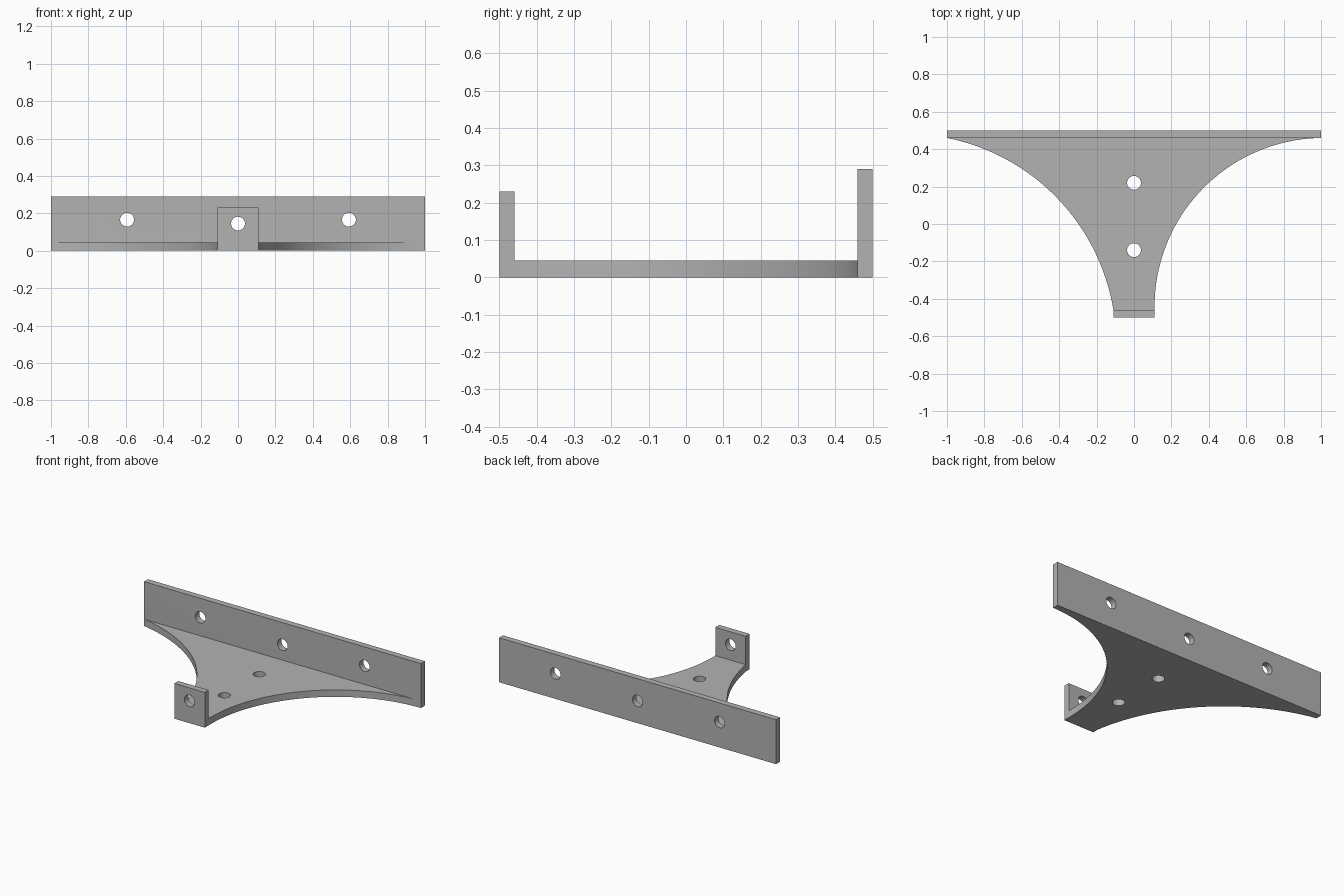
import bpy, bmesh, math
from mathutils import Vector

cube = bpy.data.objects.get("Cube")
if cube:
    bpy.data.objects.remove(cube, do_unlink=True)

grey = bpy.data.materials.new("plain grey")
grey.use_nodes = True
COLOR = (0.45, 0.45, 0.45, 1)
grey.diffuse_color = COLOR
grey.node_tree.nodes["Principled BSDF"].inputs["Base Color"].default_value = COLOR


def prism(name, outline, z0, z1):
    """Extrude a flat outline between two heights."""
    bm = bmesh.new()
    base = bm.faces.new([bm.verts.new((x, y, z0)) for x, y in outline])
    top = bmesh.ops.extrude_face_region(bm, geom=[base])["geom"]
    moved = [v for v in top if isinstance(v, bmesh.types.BMVert)]
    bmesh.ops.translate(bm, verts=moved, vec=(0, 0, z1 - z0))
    bmesh.ops.recalc_face_normals(bm, faces=bm.faces[:])
    mesh = bpy.data.meshes.new(name)
    bm.to_mesh(mesh)
    bm.free()
    mesh.materials.append(grey)
    ob = bpy.data.objects.new(name, mesh)
    bpy.context.collection.objects.link(ob)
    return ob


def block(name, half, y0, y1, height):
    return prism(name, [(-half, y0), (half, y0), (half, y1), (-half, y1)], 0, height)


def arc(start, end, sagitta, steps=40):
    """Circular arc that bulges to the left of the start-end chord."""
    a, b = Vector(start), Vector(end)
    half = (b - a).length / 2
    radius = (half ** 2 + sagitta ** 2) / (2 * sagitta)
    along = (b - a).normalized()
    normal = Vector((-along.y, along.x))
    centre = (a + b) / 2 + normal * (sagitta - radius)
    sweep = math.asin(half / radius)
    angles = [sweep * (2 * i / steps - 1) for i in range(steps + 1)]
    return [tuple(centre + radius * (along * math.sin(t) + normal * math.cos(t)))
            for t in angles]


def combine(body, tool, operation):
    mod = body.modifiers.new(operation, 'BOOLEAN')
    mod.operation, mod.object, mod.solver = operation, tool, 'EXACT'
    bpy.context.view_layer.objects.active = body
    bpy.ops.object.modifier_apply(modifier=mod.name)
    bpy.data.objects.remove(tool, do_unlink=True)


def drill(body, location, upright):
    turn = (0, 0, 0) if upright else (math.pi / 2, 0, 0)
    bpy.ops.mesh.primitive_cylinder_add(vertices=40, radius=0.037, depth=0.2,
                                        location=location, rotation=turn)
    cutter = bpy.context.object
    cutter.hide_render = True
    cutter.data.materials.append(grey)
    combine(body, cutter, 'DIFFERENCE')


# Web plate with two different concave sides, tucked into both flanges
outline = (arc((0.11, -0.46), (1, 0.46), 0.266)
           + [(0.98, 0.48), (-0.98, 0.48)]
           + arc((-1, 0.46), (-0.11, -0.46), 0.2)
           + [(-0.1, -0.48), (0.1, -0.48)])
bracket = prism("bracket", outline, 0, 0.045)

# Wide back flange and small front tab
combine(bracket, block("back_flange", 1, 0.459, 0.5, 0.29), 'UNION')
combine(bracket, block("front_tab", 0.11, -0.5, -0.459, 0.23), 'UNION')

# Screw holes: plate, back flange, front tab
for y in (0.22, -0.14):
    drill(bracket, (0, y, 0.02), True)
for x, z in ((-0.593, 0.166), (0, 0.145), (0.593, 0.166)):
    drill(bracket, (x, 0.48, z), False)
drill(bracket, (0, -0.48, 0.145), False)

# Smooth curved walls, crisp edges
bpy.ops.object.select_all(action='DESELECT')
bracket.select_set(True)
bpy.context.view_layer.objects.active = bracket
bpy.ops.object.shade_smooth_by_angle(angle=math.radians(30))
